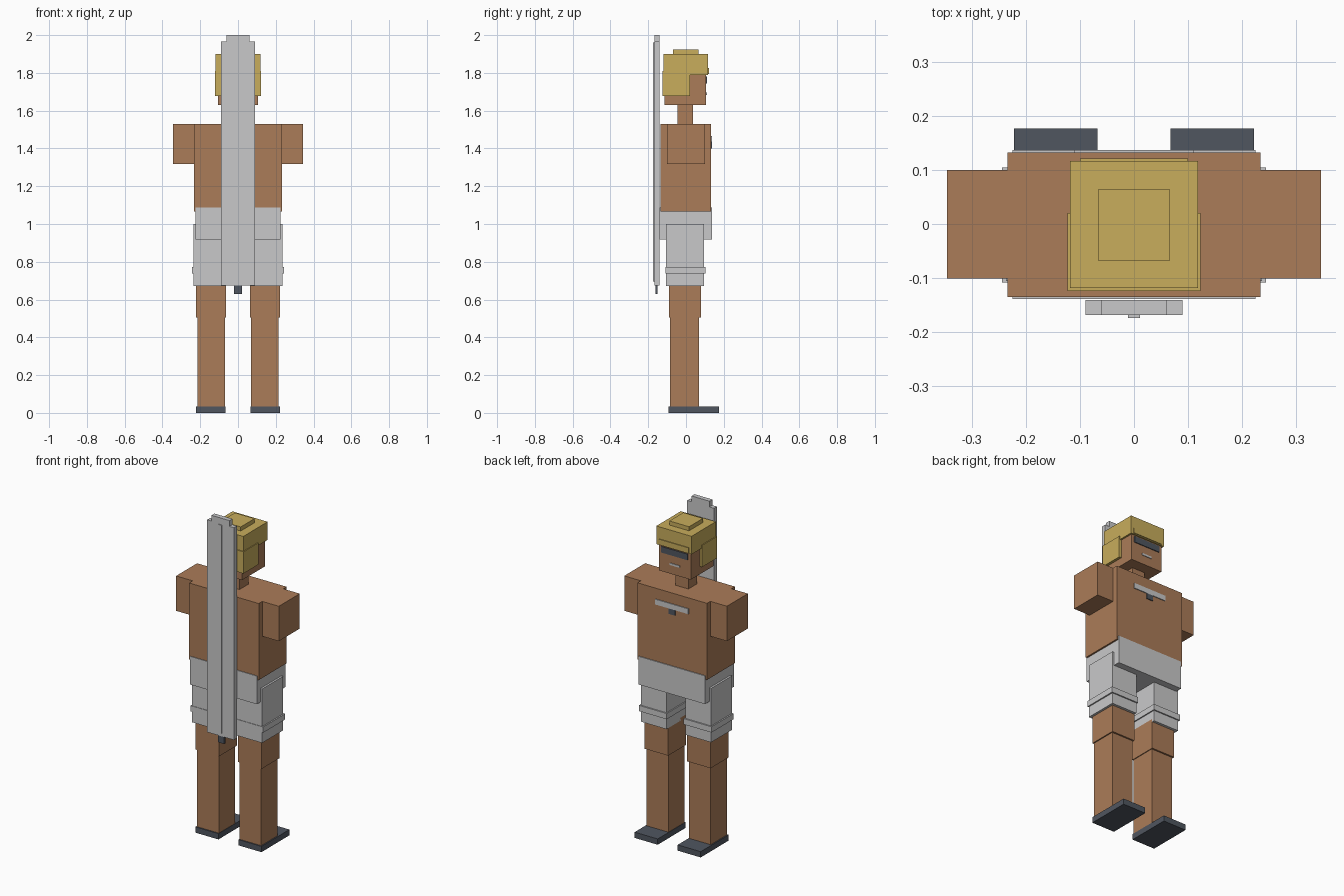
import bpy, bmesh

if "Cube" in bpy.data.objects:
    bpy.data.objects.remove(bpy.data.objects["Cube"])


def colour(name, rgb):
    m = bpy.data.materials.new(name)
    lin = [((c / 255 + 0.055) / 1.055) ** 2.4 for c in rgb]
    m.diffuse_color = (*lin, 1)
    m.use_nodes = True
    m.node_tree.nodes["Principled BSDF"].inputs["Base Color"].default_value = m.diffuse_color
    return m


SKIN = colour("tanned skin", (171, 124, 88))
GREY = colour("light grey", (201, 201, 202))
DARK = colour("dark slate", (80, 86, 96))
HAIR = colour("blond hair", (200, 173, 92))


def box(name, mat, x, y, z):
    """Flat-sided block spanning the given (min, max) ranges."""
    bm = bmesh.new()
    bmesh.ops.create_cube(bm, size=1)
    for v in bm.verts:
        v.co = [r[0] if c < 0 else r[1] for c, r in zip(v.co, (x, y, z))]
    me = bpy.data.meshes.new(name)
    bm.to_mesh(me)
    bm.free()
    me.materials.append(mat)
    ob = bpy.data.objects.new(name, me)
    bpy.context.collection.objects.link(ob)
    return ob


def centred(name, mat, half, y, z):
    return box(name, mat, (-half, half), y, z)


def pair(name, mat, x, y, z):
    box("right_" + name, mat, x, y, z)
    box("left_" + name, mat, (-x[1], -x[0]), y, z)


# Legs and feet
pair("shoe", DARK, (0.067, 0.222), (-0.092, 0.176), (0, 0.035))
pair("shin", SKIN, (0.069, 0.215), (-0.085, 0.07), (0.035, 0.51))
pair("knee", SKIN, (0.064, 0.222), (-0.091, 0.08), (0.505, 0.69))

# Shorts
pair("shorts_leg", GREY, (0.064, 0.236), (-0.105, 0.096), (0.672, 1.0))
pair("shorts_band", GREY, (0.057, 0.244), (-0.108, 0.104), (0.737, 0.772))
centred("shorts_waist", GREY, 0.224, (-0.139, 0.137), (0.917, 1.088))

# Torso, arms and neck
centred("torso", SKIN, 0.234, (-0.135, 0.132), (1.065, 1.53))
pair("arm", SKIN, (0.225, 0.345), (-0.101, 0.1), (1.318, 1.53))
centred("neck", SKIN, 0.043, (-0.046, 0.038), (1.52, 1.64))

# Necklace and pendant
centred("necklace", GREY, 0.111, (0.13, 0.137), (1.433, 1.465))
centred("pendant", DARK, 0.022, (0.13, 0.137), (1.4, 1.433))

# Head and face
centred("head", SKIN, 0.107, (-0.113, 0.107), (1.63, 1.88))
centred("sunglasses", DARK, 0.088, (0.105, 0.112), (1.745, 1.782))
centred("mouth", GREY, 0.033, (0.105, 0.111), (1.684, 1.696))

# Hair
centred("hair_top", HAIR, 0.118, (-0.118, 0.116), (1.79, 1.9))
centred("hair_back", HAIR, 0.123, (-0.124, 0.02), (1.678, 1.81))
centred("hair_fringe", HAIR, 0.1, (0.11, 0.121), (1.795, 1.827))
centred("hair_crown", HAIR, 0.066, (-0.068, 0.065), (1.89, 1.925))

# Surfboard with stringer and fin
centred("board", GREY, 0.09, (-0.168, -0.14), (0.675, 1.965))
centred("board_nose", GREY, 0.06, (-0.168, -0.14), (1.965, 2.0))
centred("board_stringer", GREY, 0.011, (-0.174, -0.165), (0.695, 1.96))
centred("board_fin", DARK, 0.02, (-0.162, -0.15), (0.63, 0.69))
